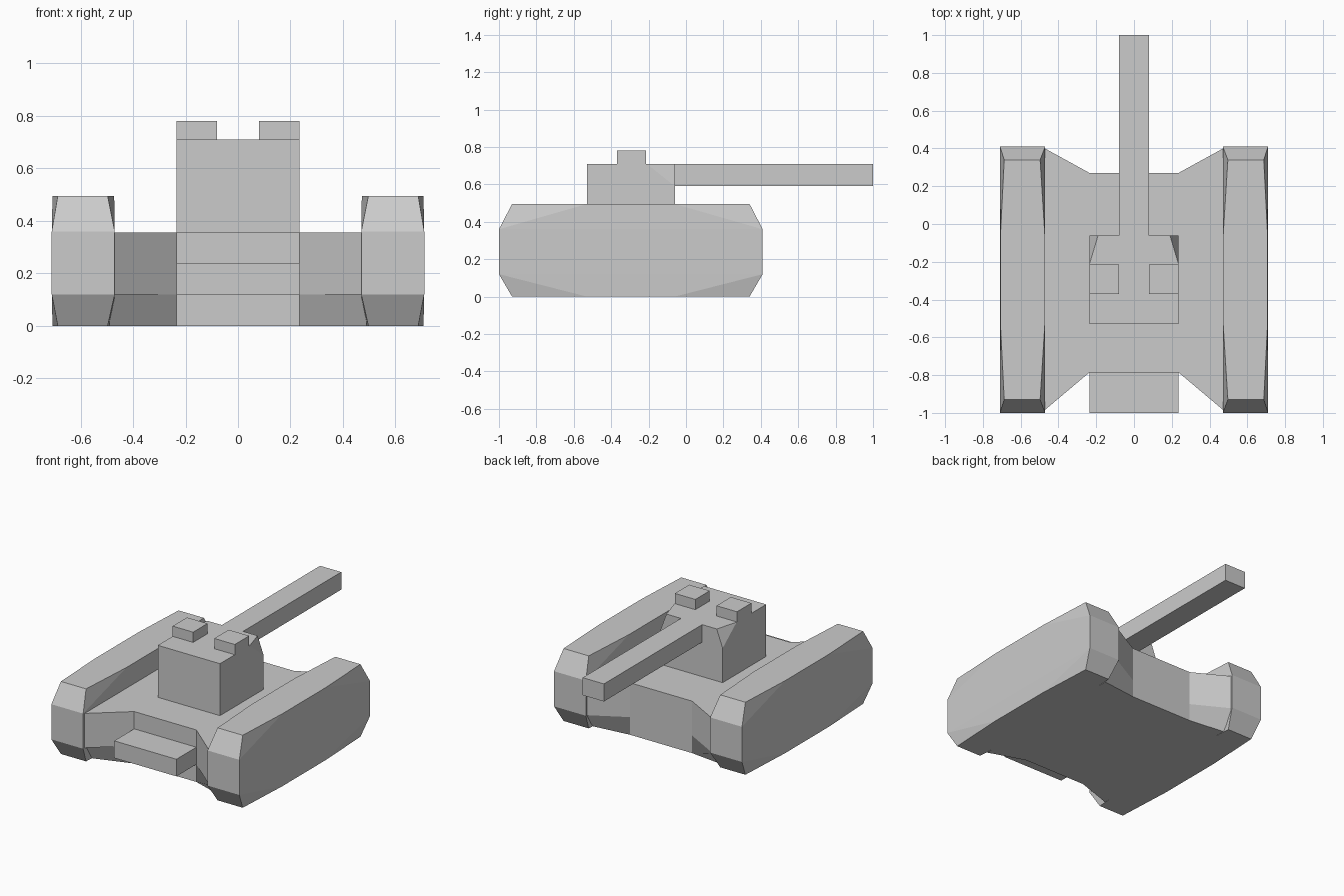
import bpy, bmesh

if "Cube" in bpy.data.objects:
    bpy.data.objects.remove(bpy.data.objects["Cube"])


def finish(name, bm):
    bmesh.ops.recalc_face_normals(bm, faces=bm.faces[:])
    me = bpy.data.meshes.new(name)
    bm.to_mesh(me)
    bm.free()
    ob = bpy.data.objects.new(name, me)
    bpy.context.collection.objects.link(ob)
    return ob


def hull_part(name, pts):
    bm = bmesh.new()
    for p in pts:
        bm.verts.new(p)
    r = bmesh.ops.convex_hull(bm, input=bm.verts[:])
    junk = [v for v in r["geom_interior"] + r["geom_unused"]
            if isinstance(v, bmesh.types.BMVert)]
    bmesh.ops.delete(bm, geom=junk, context='VERTS')
    bmesh.ops.dissolve_limit(bm, angle_limit=0.01, verts=bm.verts[:], edges=bm.edges[:])
    return finish(name, bm)


def box(name, x, y, z):
    return hull_part(name, [(a, b, c) for a in x for b in y for c in z])


def loft(name, low, high):
    bm = bmesh.new()
    a = [bm.verts.new(p) for p in low]
    b = [bm.verts.new(p) for p in high]
    n = len(a)
    bm.faces.new(a)
    bm.faces.new(b)
    for i in range(n):
        bm.faces.new((a[i], a[(i + 1) % n], b[(i + 1) % n], b[i]))
    return finish(name, bm)


# Tracks: blunt ends, bevelled top and bottom edges tapering toward the ends
for side, label in ((-1, "left"), (1, "right")):
    pts = [(side * x, y, z) for x in (0.47, 0.71) for y in (-1, 0.41) for z in (0.12, 0.36)]
    for z in (0, 0.495):
        pts += [(side * x, y, z) for x in (0.497, 0.687) for y in (-0.93, 0.34)]
        pts += [(side * x, y, z) for x in (0.472, 0.707) for y in (-0.53, -0.06)]
    hull_part(label + "_track", pts)


# Body between the tracks, notched front and back, undercut at the bottom corners
def outline(front, back, z):
    half = [(0.235, -0.785), (0.49, front), (0.49, back), (0.235, 0.27)]
    return [(x, y, z) for x, y in half] + [(-x, y, z) for x, y in reversed(half)]


loft("body_lower", outline(-0.87, 0.30, 0), outline(-0.985, 0.41, 0.12))
loft("body_upper", outline(-1.0, 0.41, 0.12), outline(-1.0, 0.41, 0.355))

# Front step
box("front_step", (-0.235, 0.235), (-1, -0.785), (0.12, 0.237))

# Turret with its rear top corners cut off
turret = [(x, y, 0.355) for x in (-0.235, 0.235) for y in (-0.53, -0.06)]
for s in (-1, 1):
    turret += [(s * 0.235, -0.53, 0.71), (s * 0.235, -0.21, 0.71),
               (s * 0.19, -0.06, 0.71), (s * 0.235, -0.06, 0.59)]
hull_part("turret", turret)

# Gun barrel and hatches
box("gun_barrel", (-0.08, 0.08), (-0.06, 1), (0.59, 0.71))
for s, label in ((-1, "left"), (1, "right")):
    box(label + "_hatch", (s * 0.08, s * 0.235), (-0.37, -0.215), (0.71, 0.78))
